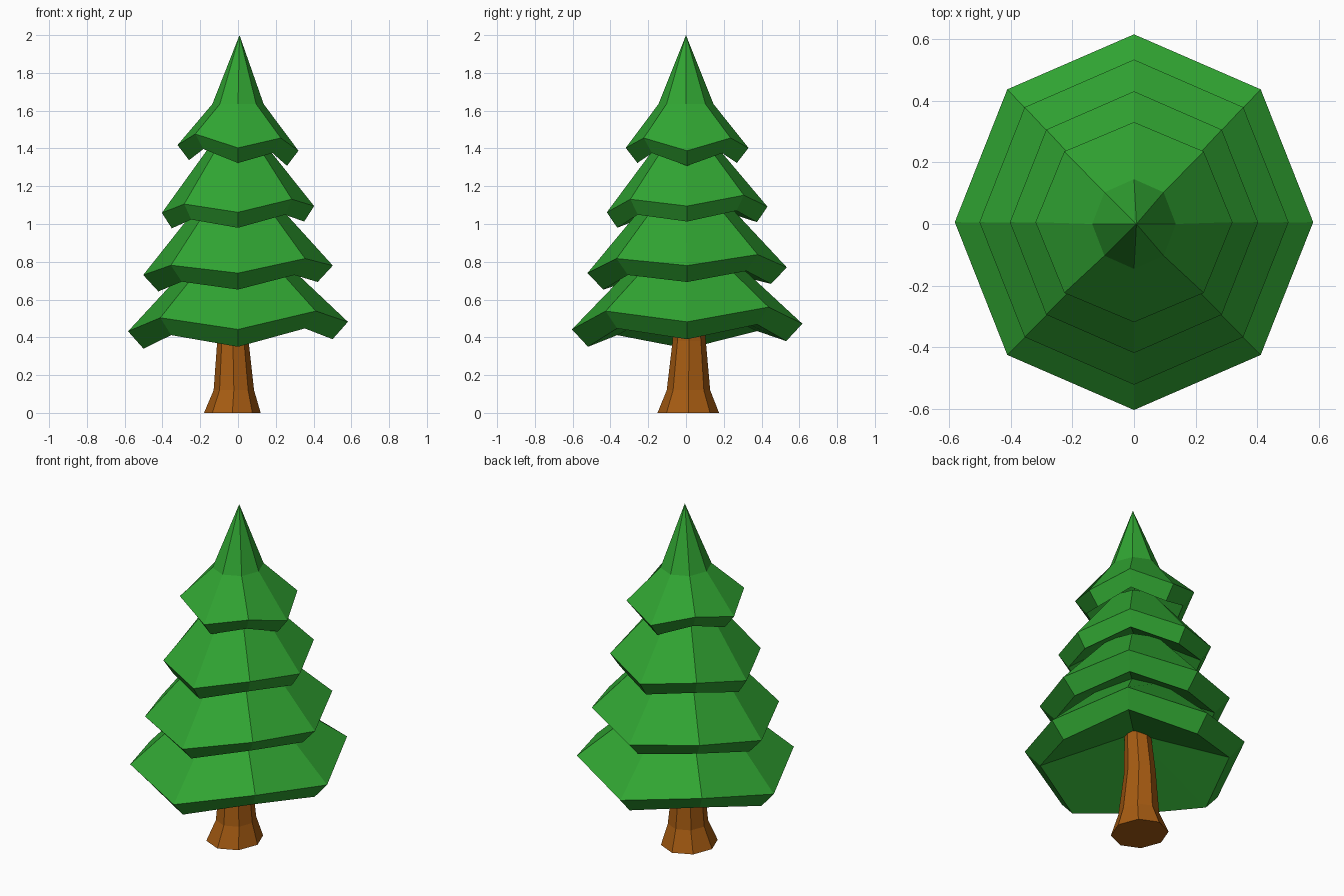
import bpy
import bmesh
from math import cos, sin, pi

SIDES = 8

cube = bpy.data.objects.get("Cube")
if cube:
    bpy.data.objects.remove(cube, do_unlink=True)


def make_material(name, rgb):
    mat = bpy.data.materials.new(name)
    mat.use_nodes = True
    mat.diffuse_color = (*rgb, 1)
    mat.node_tree.nodes["Principled BSDF"].inputs["Base Color"].default_value = (*rgb, 1)
    return mat


leaf_green = make_material("leaf green", (0.03, 0.375, 0.032))
bark_brown = make_material("bark brown", (0.38, 0.105, 0.006))


def ring(cx, cy, z, rx, ry, tilt=(0, 0), lift=0):
    """Octagon that can lean; its diagonal corners are raised by lift."""
    points = []
    for i in range(SIDES):
        c, s = cos(2 * pi * i / SIDES), sin(2 * pi * i / SIDES)
        height = z + tilt[0] * c + tilt[1] * s + lift * (i % 2)
        points.append((cx + rx * c, cy + ry * s, height))
    return points


def build(name, bottom, rings, top, mat):
    """Skin the rings from bottom to top and close both ends with fans."""
    bm = bmesh.new()
    loops = [[bm.verts.new(p) for p in r] for r in rings]
    low, high = bm.verts.new(bottom), bm.verts.new(top)
    for i in range(SIDES):
        j = (i + 1) % SIDES
        for a, b in zip(loops, loops[1:]):
            bm.faces.new((a[i], a[j], b[j], b[i]))
        bm.faces.new((low, loops[0][j], loops[0][i]))
        bm.faces.new((high, loops[-1][i], loops[-1][j]))
    bmesh.ops.recalc_face_normals(bm, faces=bm.faces)
    mesh = bpy.data.meshes.new(name)
    bm.to_mesh(mesh)
    bm.free()
    mesh.materials.append(mat)
    obj = bpy.data.objects.new(name, mesh)
    bpy.context.collection.objects.link(obj)


# Trunk with a flared foot
build("trunk", (-0.03, 0.012, 0),
      [ring(-0.03, 0.012, 0, 0.15, 0.163),
       ring(-0.022, 0.013, 0.12, 0.107, 0.115),
       ring(-0.027, 0.017, 0.38, 0.083, 0.088),
       ring(-0.015, 0.01, 0.64, 0.07, 0.07)],
      (-0.015, 0.01, 0.64), bark_brown)

# Branch tiers: rim height, rim radii, lean, corner lift, rim drop,
# underside scale, collar radius and height, peak height
tiers = {
    "bottom_branches": (0.457, 0.582, 0.61, (0.025, 0.015), 0.075, 0.092, 0.86, 0.22, 0.83, 0.83),
    "lower_branches": (0.755, 0.502, 0.528, (0.025, 0.015), 0.055, 0.087, 0.84, 0.19, 1.13, 1.13),
    "upper_branches": (1.077, 0.403, 0.425, (0.018, 0.015), 0.052, 0.082, 0.87, 0.14, 1.43, 1.43),
    "top_branches": (1.403, 0.32, 0.325, (-0.015, 0), 0.063, 0.08, 0.81, 0.14, 1.635, 2.0),
}
for name, (z, rx, ry, tilt, lift, drop, scale, collar, collar_z, peak) in tiers.items():
    cy = 0.006
    rings = [ring(0, cy, z - drop, rx * scale, ry * scale, tilt, lift),
             ring(0, cy, z, rx, ry, tilt, lift),
             ring(0, 0, collar_z, collar * 0.97, collar * 1.04)]
    build(name, (0, 0, z + 0.16), rings, (0.008, 0, peak), leaf_green)
